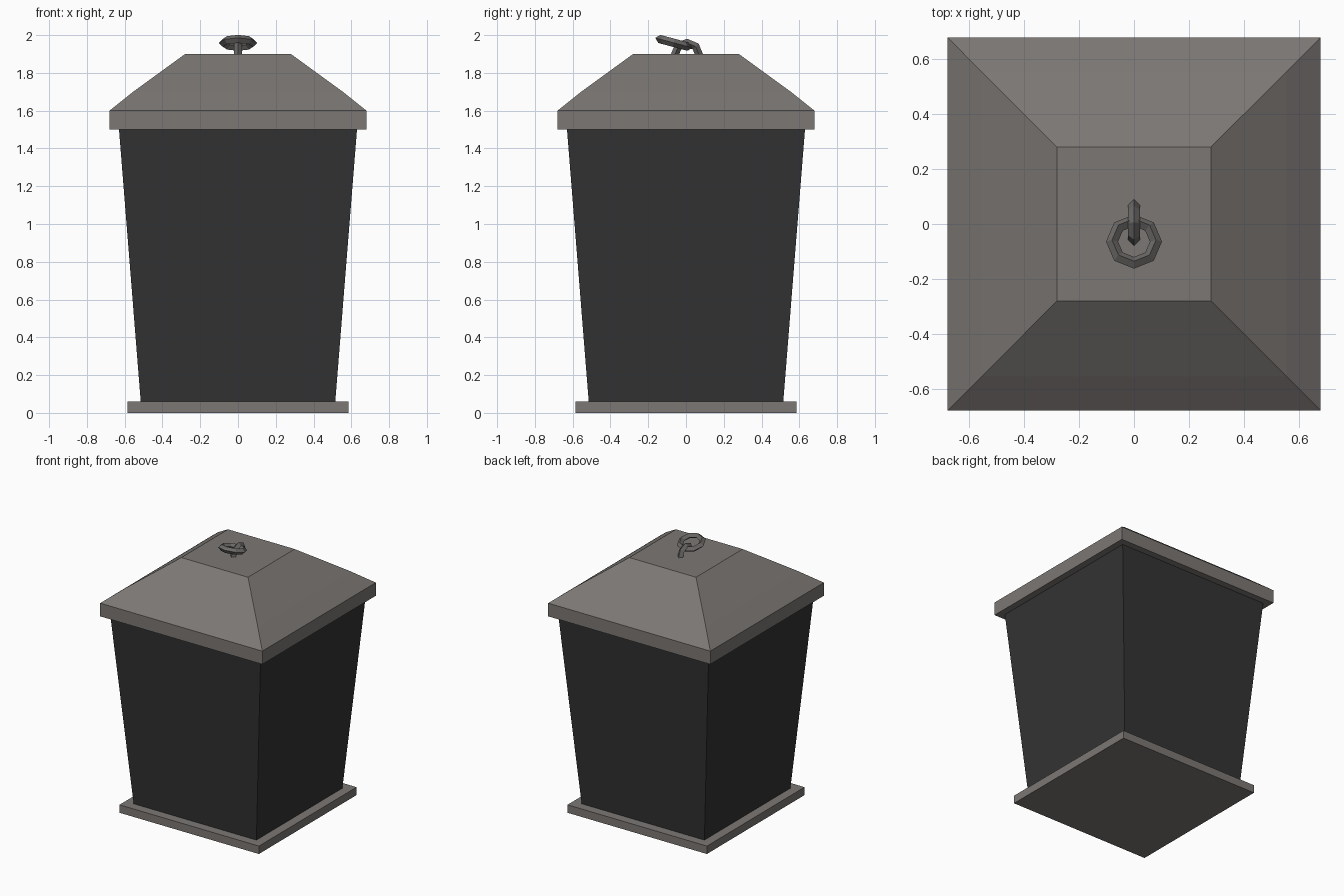
import bpy, bmesh
from math import radians

if "Cube" in bpy.data.objects:
    bpy.data.objects.remove(bpy.data.objects["Cube"])


def material(name, color):
    m = bpy.data.materials.new(name)
    m.diffuse_color = (*color, 1)
    m.use_nodes = True
    m.node_tree.nodes["Principled BSDF"].inputs["Base Color"].default_value = m.diffuse_color
    return m


metal = material("warm_grey_metal", (0.20, 0.185, 0.175))
dark = material("dark_panel", (0.033, 0.033, 0.033))
ring_mat = material("ring_metal", (0.15, 0.145, 0.14))


def finish(name, bm, mat):
    bmesh.ops.recalc_face_normals(bm, faces=bm.faces)
    mesh = bpy.data.meshes.new(name)
    bm.to_mesh(mesh)
    bm.free()
    mesh.materials.append(mat)
    obj = bpy.data.objects.new(name, mesh)
    bpy.context.collection.objects.link(obj)
    return obj


def square_stack(name, profile, mat):
    """Closed solid through square sections given as (half width, z)."""
    bm = bmesh.new()
    rings = [[bm.verts.new((sx * h, sy * h, z))
              for sx, sy in ((-1, -1), (1, -1), (1, 1), (-1, 1))]
             for h, z in profile]
    for a, b in zip(rings, rings[1:]):
        for i in range(4):
            j = (i + 1) % 4
            bm.faces.new((a[i], a[j], b[j], b[i]))
    bm.faces.new(rings[0][::-1])
    bm.faces.new(rings[-1])
    return finish(name, bm, mat)


def link(name, major, minor, location, rotation):
    """Eight-sided ring with a diamond cross-section."""
    bpy.ops.mesh.primitive_torus_add(
        major_segments=8, minor_segments=4, major_radius=major,
        minor_radius=minor, location=location, rotation=rotation)
    obj = bpy.context.object
    obj.name = name
    obj.data.materials.append(ring_mat)
    return obj


# Foot plate, tapered body and hipped lid
square_stack("base_plate", [(0.585, 0), (0.585, 0.06)], metal)
square_stack("body", [(0.515, 0.06), (0.63, 1.5)], dark)
square_stack("lid", [(0.68, 1.5), (0.68, 1.6), (0.555, 1.7), (0.28, 1.9)], metal)

# Upright loop sunk into the lid, with a tilted ring hanging through it
link("lid_loop", 0.065, 0.022, (0, 0.005, 1.894), (0, radians(90), 0))
link("handle_ring", 0.08, 0.022, (0, -0.064, 1.959), (radians(-15), 0, 0))
